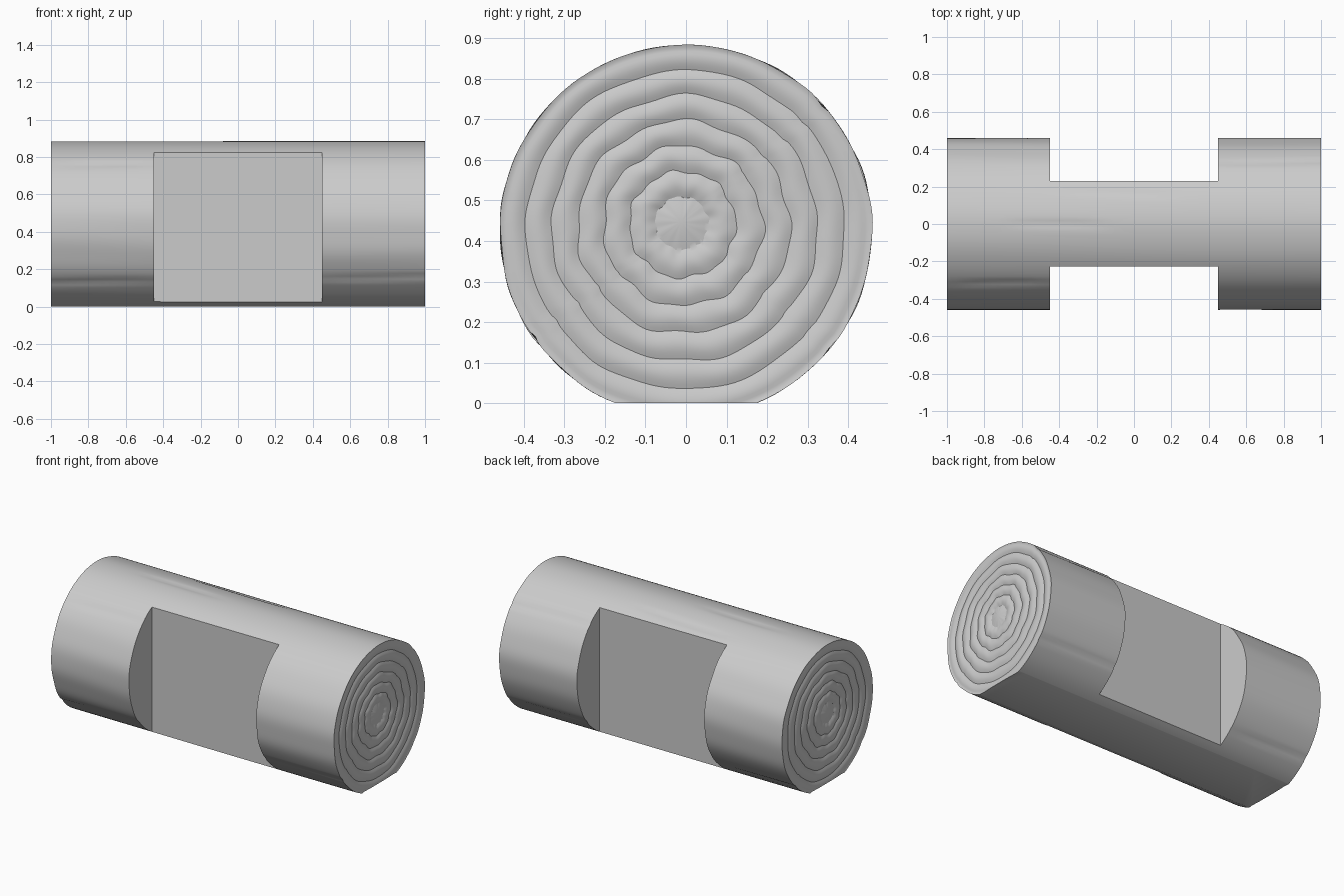
import bpy
import bmesh
from math import sin, cos, pi, exp, radians

cube = bpy.data.objects.get("Cube")
if cube:
    bpy.data.objects.remove(cube, do_unlink=True)

RADIUS, AXIS_Z, SEGMENTS = 0.46, 0.425, 144
BANDS, STEPS, STATIONS = 7, 8, 40

# Material
wood = bpy.data.materials.new("pale grey")
wood.use_nodes = True
wood.diffuse_color = (0.6, 0.6, 0.6, 1)
wood.node_tree.nodes["Principled BSDF"].inputs["Base Color"].default_value = (0.6, 0.6, 0.6, 1)

# Bark cracks: angle, middle along x, half length
CRACKS = [(2.35, -0.7, 0.25), (1.6, -0.4, 0.25), (1.2, -0.1, 0.3), (0.75, 0.8, 0.4),
          (3.85, -0.8, 0.4), (3.75, 0.8, 0.4), (5.6, 0.7, 0.4), (5.5, -0.8, 0.3)]


def bark_radius(a, x):
    """Radius with long wandering ripples and shallow cracks."""
    drift = 0.25 * sin(1.7 * x + 0.6)
    ripple = sin(9 * a + 4 * drift) * 0.5 + sin(17 * a - 5 * drift + 1) * 0.3
    r = RADIUS - 0.001 + 0.0035 * ripple * (0.6 + 0.4 * sin(2 * a + 1))
    for angle, middle, half in CRACKS:
        along = exp(-((x - middle) / half) ** 4)
        r -= 0.006 * along * exp(-((a - angle - 0.03 * sin(3 * x)) / 0.035) ** 2)
    return r


def cap_ring(bm, side, step):
    """One circle of the domed growth rings on a sawn end."""
    band = step / STEPS
    t = band / BANDS
    dome = abs(cos(pi * band / 2)) if band < 1 else abs(sin(pi * band))
    x = side * (1 - 0.008 * (1 - dome) * min(1, (1 - t) / 0.03))
    ring = []
    for i in range(SEGMENTS):
        a = 2 * pi * i / SEGMENTS
        wobble = 0.004 * sin(7 * a + 5 * t) + 0.003 * sin(13 * a - 9 * t)
        r = t * bark_radius(a, side) + wobble * min(1, 4 * t * (1 - t))
        ring.append(bm.verts.new((x, r * cos(a) - 0.012 * (1 - t),
                                  AXIS_Z + 0.022 * (1 - t) + r * sin(a))))
    return ring


def bark_ring(bm, x):
    angles = [2 * pi * i / SEGMENTS for i in range(SEGMENTS)]
    return [bm.verts.new((x, bark_radius(a, x) * cos(a), AXIS_Z + bark_radius(a, x) * sin(a)))
            for a in angles]


# Log: left end, bark, right end lofted as one closed skin
bm = bmesh.new()
count = BANDS * STEPS
rings = [cap_ring(bm, -1, s) for s in range(1, count + 1)]
rings += [bark_ring(bm, -1 + 2 * k / STATIONS) for k in range(1, STATIONS)]
rings += [cap_ring(bm, 1, s) for s in range(count, 0, -1)]
for lower, upper in zip(rings, rings[1:]):
    for i in range(SEGMENTS):
        j = (i + 1) % SEGMENTS
        bm.faces.new((lower[i], lower[j], upper[j], upper[i]))
for side, ring in ((-1, rings[0]), (1, rings[-1])):
    pith = bm.verts.new((side, -0.012, AXIS_Z + 0.022))
    for i in range(SEGMENTS):
        bm.faces.new((pith, ring[i], ring[(i + 1) % SEGMENTS]))
bmesh.ops.recalc_face_normals(bm, faces=bm.faces)
mesh = bpy.data.meshes.new("notched_log")
bm.to_mesh(mesh)
bm.free()
log = bpy.data.objects.new("notched_log", mesh)
bpy.context.collection.objects.link(log)
mesh.materials.append(wood)


def cut_box(name, low, high):
    """Saw a box-shaped piece out of the log."""
    centre = [(a + b) / 2 for a, b in zip(low, high)]
    bpy.ops.mesh.primitive_cube_add(size=1, location=centre)
    box = bpy.context.object
    box.name = name
    box.scale = [b - a for a, b in zip(low, high)]
    box.hide_render = True
    box.data.materials.append(wood)
    bpy.ops.object.select_all(action='DESELECT')
    bpy.context.view_layer.objects.active = log
    log.select_set(True)
    mod = log.modifiers.new(name, 'BOOLEAN')
    mod.operation, mod.solver, mod.object = 'DIFFERENCE', 'EXACT', box
    bpy.ops.object.modifier_apply(modifier=mod.name)
    bpy.data.objects.remove(box, do_unlink=True)


# Side notches and flat underside
cut_box("front_notch", (-0.45, -0.7, -0.3), (0.45, -0.227, 1.2))
cut_box("back_notch", (-0.45, 0.229, -0.3), (0.45, 0.7, 1.2))
cut_box("underside_cut", (-1.2, -0.7, -0.3), (1.2, 0.7, 0))

bpy.ops.object.shade_smooth_by_angle(angle=radians(30))
